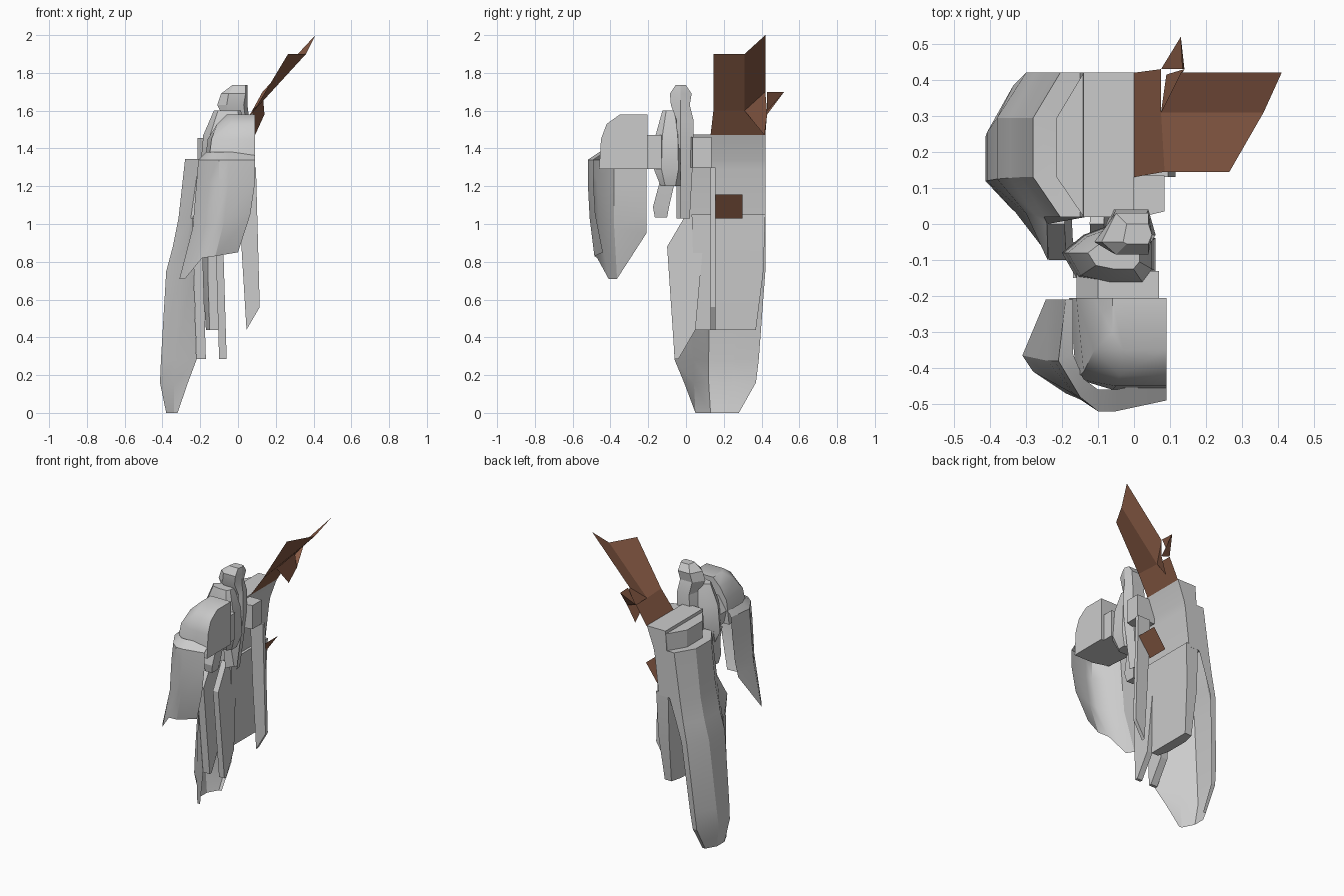
import bpy, bmesh, math

brown = bpy.data.materials.new("rust_brown")
brown.diffuse_color = (0.25, 0.105, 0.06, 1)


def finish(name, bm, mat=None, smooth=20):
    bmesh.ops.recalc_face_normals(bm, faces=bm.faces[:])
    me = bpy.data.meshes.new(name)
    bm.to_mesh(me)
    bm.free()
    ob = bpy.data.objects.new(name, me)
    bpy.context.collection.objects.link(ob)
    if mat:
        me.materials.append(mat)
    elif smooth:
        bpy.ops.object.select_all(action='DESELECT')
        ob.select_set(True)
        bpy.context.view_layer.objects.active = ob
        bpy.ops.object.shade_smooth_by_angle(angle=math.radians(smooth))
    return ob


def loft(name, rings, smooth=20, shell=False):
    """Skin between rings of equal point count; a shell stays open."""
    bm = bmesh.new()
    vs = [[bm.verts.new(p) for p in r] for r in rings]
    n = len(vs[0])
    for a, b in zip(vs, vs[1:]):
        for i in range(n - 1 if shell else n):
            j = (i + 1) % n
            bm.faces.new((a[i], a[j], b[j], b[i]))
    if not shell:
        bm.faces.new(vs[0])
        bm.faces.new(vs[-1])
    return finish(name, bm, None, smooth)


def flat(z, pts):
    return [(x, y, z) for x, y in pts]


def sheet(name, polys):
    """Thin coloured panels."""
    bm = bmesh.new()
    for p in polys:
        bm.faces.new([bm.verts.new(q) for q in p])
    bmesh.ops.remove_doubles(bm, verts=bm.verts[:], dist=0.001)
    return finish(name, bm, brown)


def flap(z, xi, xm, xo, y0, y1, m0, m1, front=None):
    """Flap section: inner edge, shoulder, narrower outer face."""
    fx, fy = front or (xi, y0)
    return [(fx, fy, z), (xm, y0, z), (xo, m0, z),
            (xo, m1, z), (xm, y1, z), (xi, y1, z)]


# stepped collar and the long outer flap, an open shell
loft("flap_collar", [
    flap(1.455, -.10, -.14, -.215, .02, .42, .13, .295),
    flap(1.34, -.10, -.14, -.215, .02, .42, .13, .295)])
loft("long_outer_flap", [
    flap(1.34, -.13, -.14, -.215, .02, .42, .13, .295),
    flap(1.345, -.13, -.205, -.28, .02, .42, .13, .295),
    flap(1.03, -.17, -.25, -.315, .02, .42, .13, .295, (-.24, .0)),
    flap(.88, -.22, -.275, -.345, .025, .42, .128, .295, (-.24, -.10)),
    flap(.75, -.26, -.30, -.38, .03, .42, .125, .295, (-.235, -.09)),
    flap(.28, -.30, -.335, -.408, .04, .385, .12, .255, (-.22, -.06)),
    flap(.16, -.31, -.34, -.413, .042, .37, .12, .24, (-.265, -.01)),
    flap(0, -.32, -.34, -.38, .05, .28, .13, .21)], 20, True)

# inner flap, flat ended
loft("short_inner_flap", [
    flap(1.05, -.07, -.16, -.19, .03, .42, .13, .30),
    flap(.75, -.08, -.16, -.19, .04, .41, .13, .30),
    flap(.44, -.10, -.15, -.17, .05, .37, .13, .29)])

# saddle block, undercut on the inner side
prof = [(-.14, 1.475), (.0, 1.475), (-.05, 1.34), (-.06, 1.29), (-.09, 1.03),
        (-.18, 1.03), (-.15, 1.34)]
loft("saddle_block", [[(x, y, z) for x, z in prof] for y in (.02, .42)])

# thin slanted fin on the inner side
loft("slanted_fin", [[(x, y, z) for x, z in
     ((.045, .44), (.115, .56), (.095, 1.3), (.0, 1.3), (.02, .85))] for y in (.13, .155)], 0)

# rounded front shoulder cap
loft("shoulder_cap", [flat(z, [(.09, -.205), (.09, f), (a, f), (b, g), (c, -.205)])
     for z, f, a, b, g, c in (
         (1.58, -.35, -.03, -.06, -.30, -.06), (1.53, -.42, -.04, -.11, -.35, -.11),
         (1.45, -.45, -.05, -.14, -.41, -.16), (1.29, -.46, -.06, -.16, -.43, -.18))], 40)

# hanging front guard: open shell with slanted lower end
loft("front_guard", [
    flat(1.38, [(.09, -.43), (-.05, -.46), (-.10, -.46), (-.14, -.43), (-.17, -.36), (-.17, -.21)]),
    flat(1.34, [(.09, -.49), (-.05, -.52), (-.10, -.52), (-.15, -.48), (-.21, -.38), (-.19, -.21)]),
    flat(1.22, [(.09, -.49), (-.05, -.52), (-.10, -.52), (-.17, -.47), (-.22, -.38), (-.20, -.21)]),
    [(.065, -.48, 1.05), (-.07, -.51, 1.03), (-.12, -.50, 1.01),
     (-.19, -.46, 1.0), (-.24, -.38, .98), (-.22, -.21, 1.05)],
    [(.0, -.44, .85), (-.12, -.485, .83), (-.19, -.47, .82),
     (-.28, -.41, .71), (-.31, -.365, .71), (-.245, -.21, .95)]], 30, True)

# central trunk and the bridge to the shoulder cap
oct8 = [(.06, -.04), (.06, -.13), (.03, -.17), (-.07, -.17), (-.16, -.15),
        (-.20, -.08), (-.14, -.03), (-.03, .01)]
loft("trunk", [flat(z, [(-.04 + (x + .04) * s, -.08 + (y + .08) * t) for x, y in oct8])
     for z, s, t in ((1.60, .55, .5), (1.47, .9, .9), (1.29, 1, 1), (1.20, .7, .6))], 35)
loft("shoulder_bridge", [[(x, y, z) for x, z in
     ((.07, 1.47), (-.10, 1.47), (-.16, 1.38), (-.14, 1.29), (.07, 1.29))] for y in (-.215, -.13)])
loft("trunk_side_block", [flat(z, [(-.05, .0), (.0, .015), (.085, .035), (.085, .135), (-.05, .135)])
     for z in (1.46, 1.3)], 0)

# narrow head with a tapering spine below
loft("head", [flat(z, [(a, -.05), (b, y0), (c, y0), (d, -.03), (c, y1), (b, y1)])
     for z, a, b, c, d, y0, y1 in (
         (1.735, -.03, -.02, .04, .05, -.055, .0), (1.69, -.09, -.05, .04, .05, -.085, .03),
         (1.63, -.11, -.06, .03, .05, -.08, .02), (1.55, -.07, -.05, .04, .06, -.05, .04),
         (1.40, -.10, -.06, .04, .06, -.05, .04), (1.03, -.06, -.03, .0, .01, .0, .02))])

# hanging peg under the trunk
loft("hanging_peg", [flat(z, [(a, y0), (b, y0), (b, y1), (a, y1)]) for z, a, b, y0, y1 in (
    (1.30, -.17, -.05, -.15, -.05), (1.22, -.16, -.06, -.14, -.06),
    (1.09, -.14, -.07, -.175, -.09), (1.035, -.13, -.08, -.165, -.10))])

# narrow hanging slats, leaning slightly
for i, (x0, x1, top) in enumerate(((-.22, -.17, 1.03), (-.10, -.06, 1.05))):
    side = [(.0, top), (-.10, .88), (-.06, .285), (-.04, .285), (.05, .44), (.10, 1.0)]
    loft("hanging_slat_%d" % i,
         [[(x - .03 * (z - .285), y, z) for y, z in side] for x in (x0, x1)], 0)

# brown folded wing
sheet("folded_wing", [
    [(.0, .13, 1.47), (.085, .145, 1.60), (.075, .31, 1.60), (.075, .43, 1.60), (.0, .42, 1.47)],
    [(.085, .145, 1.60), (.265, .145, 1.9), (.36, .31, 1.9), (.075, .31, 1.60)],
    [(.075, .31, 1.60), (.36, .31, 1.9), (.41, .42, 2.0), (.13, .42, 1.70)]])
sheet("wing_spur", [
    [(.075, .31, 1.60), (.13, .42, 1.70), (.14, .43, 1.58), (.09, .415, 1.47)],
    [(.075, .43, 1.60), (.13, .52, 1.70), (.135, .43, 1.70)],
    [(.075, .43, 1.60), (.13, .52, 1.70), (.14, .43, 1.58)]])
sheet("small_tab", [[(.0, .15, 1.03), (.0, .30, 1.03), (.09, .30, 1.155), (.09, .15, 1.155)]])
